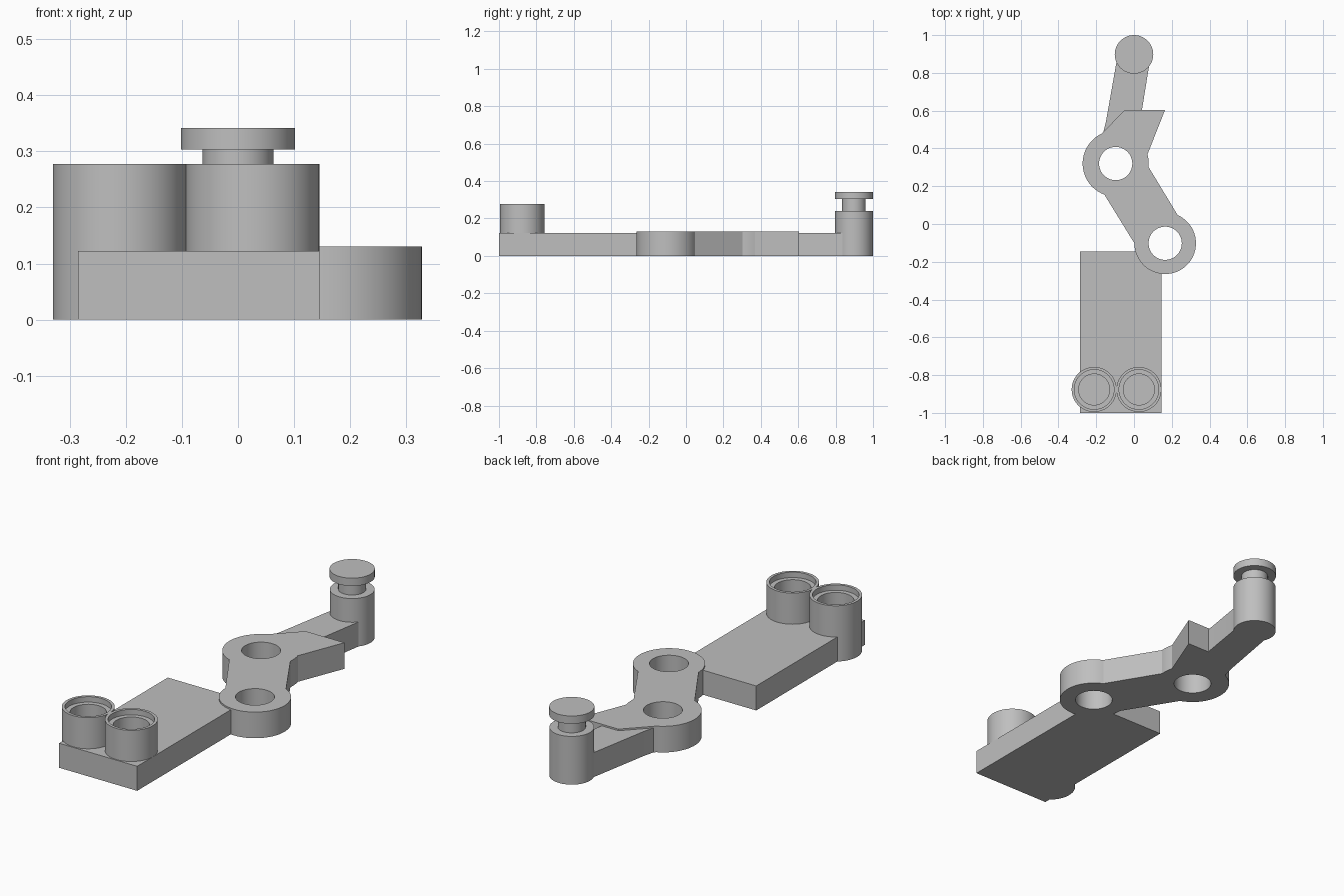
import bpy, bmesh
from math import sin, cos, radians, pi

if "Cube" in bpy.data.objects:
    bpy.data.objects.remove(bpy.data.objects["Cube"], do_unlink=True)

grey = bpy.data.materials.new("light grey")
grey.use_nodes = True
colour = (0.52, 0.52, 0.52, 1)
grey.diffuse_color = colour
grey.node_tree.nodes["Principled BSDF"].inputs["Base Color"].default_value = colour


def finish(obj):
    """Weld, orient, colour and shade a part."""
    bm = bmesh.new()
    bm.from_mesh(obj.data)
    bmesh.ops.remove_doubles(bm, verts=bm.verts, dist=0.0002)
    bmesh.ops.recalc_face_normals(bm, faces=bm.faces)
    bm.to_mesh(obj.data)
    bm.free()
    obj.data.materials.clear()
    obj.data.materials.append(grey)
    bpy.ops.object.select_all(action='DESELECT')
    obj.select_set(True)
    bpy.context.view_layer.objects.active = obj
    bpy.ops.object.shade_smooth_by_angle(angle=radians(30))


def arc(centre, radius, start, end, step=6):
    n = max(2, round(abs(end - start) / step))
    angles = [radians(start + (end - start) * i / n) for i in range(n + 1)]
    return [(centre[0] + radius * cos(a), centre[1] + radius * sin(a)) for a in angles]


def slab(name, loops, height):
    """Extrude an outline, with further loops as holes, up from the ground."""
    curve = bpy.data.curves.new(name, 'CURVE')
    curve.dimensions = '2D'
    curve.fill_mode = 'BOTH'
    curve.extrude = height / 2
    for loop in loops:
        spline = curve.splines.new('POLY')
        spline.points.add(len(loop) - 1)
        for point, (x, y) in zip(spline.points, loop):
            point.co = (x, y, 0, 1)
        spline.use_cyclic_u = True
    obj = bpy.data.objects.new(name, curve)
    bpy.context.collection.objects.link(obj)
    bpy.ops.object.select_all(action='DESELECT')
    obj.select_set(True)
    bpy.context.view_layer.objects.active = obj
    bpy.ops.object.convert(target='MESH')
    obj = bpy.context.view_layer.objects.active
    for v in obj.data.vertices:
        v.co.z += height / 2
    finish(obj)


def lathe(name, centre, profile, steps=64):
    """Spin a radius and height profile around a vertical axis."""
    bm = bmesh.new()
    verts = [bm.verts.new((r, 0, z)) for r, z in profile]
    edges = [bm.edges.new(pair) for pair in zip(verts, verts[1:])]
    bmesh.ops.spin(bm, geom=verts + edges, cent=(0, 0, 0), axis=(0, 0, 1),
                   angle=2 * pi, steps=steps, use_merge=True)
    mesh = bpy.data.meshes.new(name)
    bm.to_mesh(mesh)
    bm.free()
    obj = bpy.data.objects.new(name, mesh)
    obj.location = (*centre, 0)
    bpy.context.collection.objects.link(obj)
    finish(obj)


PLATE, LINK = 0.122, 0.13
lower, upper = (0.165, -0.102), (-0.097, 0.32)
bore = 0.088

# Base plate, its corner cut away where it meets the lower joint
slab("base_plate", [[(-0.285, -1), (0.145, -1), (0.145, -0.24),
                     (0.04, -0.145), (-0.285, -0.145)]], PLATE)

# Link with two bored joints and a pointed tab
outline = (arc(lower, 0.163, 180, 426) + arc(upper, 0.175, -6, 16)
           + [(0.164, 0.603), (-0.05, 0.603)] + arc(upper, 0.175, 115, 250))
slab("joint_link", [outline, arc(lower, bore, 0, 354), arc(upper, bore, 0, 354)], LINK)

# Tapered arm out to the post
slab("tapered_arm", [[(-0.165, 0.475), (0.042, 0.5), (0.042, 0.603), (0.085, 0.87),
                      (-0.09, 0.873), (-0.148, 0.545)]], PLATE)

# Post with a neck and a flat cap
lathe("capped_post", (0, 0.898), [(0, 0), (0.101, 0), (0.101, 0.24), (0.063, 0.24),
      (0.063, 0.303), (0.102, 0.303), (0.102, 0.342), (0, 0.342)])

# Pair of open cups with a stepped rim
for side, x in (("right", -0.211), ("left", 0.026)):
    lathe(side + "_cup", (x, -0.876), [(0, 0), (0.119, 0), (0.119, 0.277), (0.105, 0.277),
          (0.105, 0.25), (0.082, 0.25), (0.082, 0.121), (0, 0.121)])
